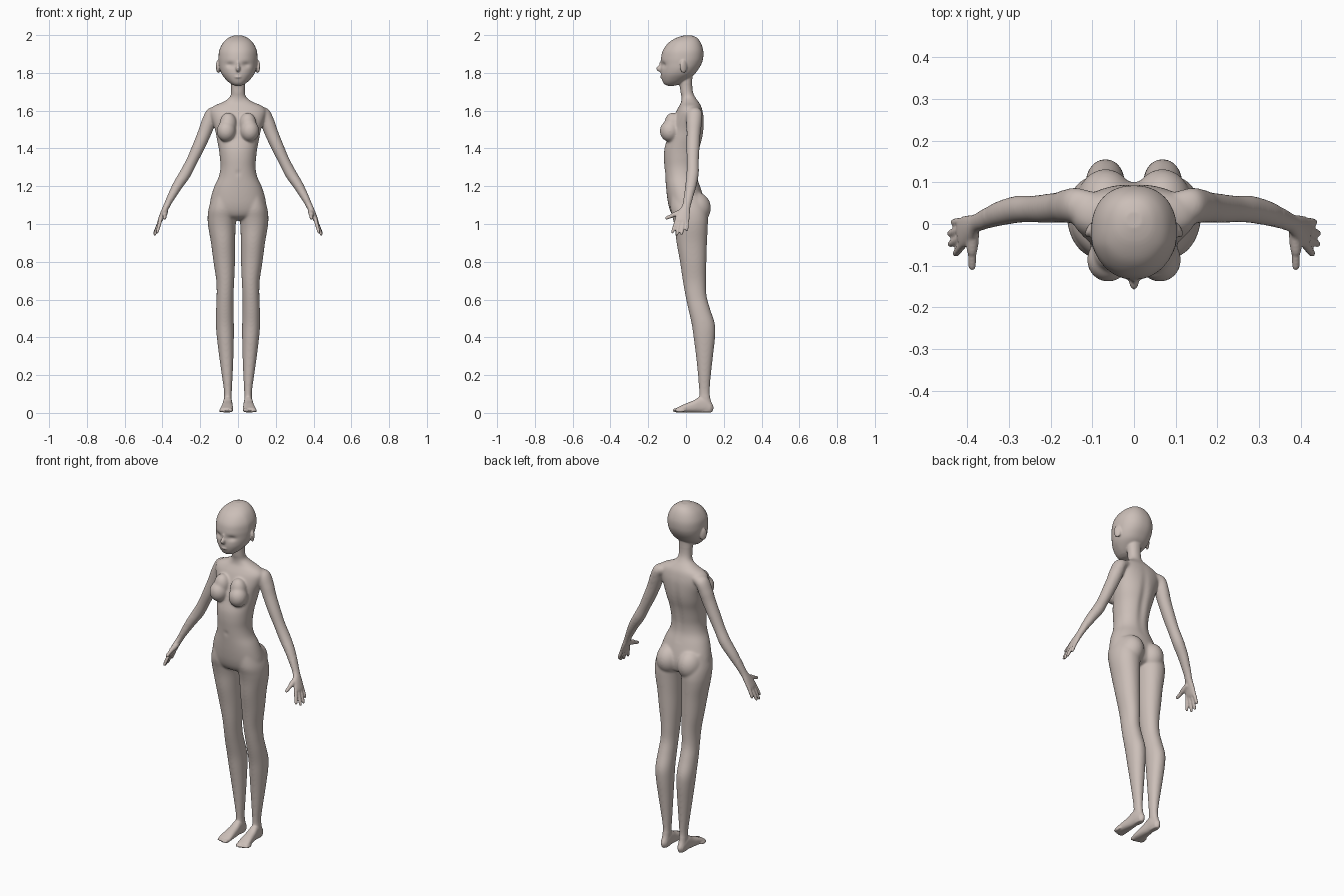
import bpy, bmesh, math
from mathutils import Vector, Matrix

bm = bmesh.new()


def spline(a, b, c, d, t):
    return 0.5 * (2 * b + (c - a) * t + (2 * a - 5 * b + 4 * c - d) * t * t
                  + (3 * b - a - 3 * c + d) * t ** 3)


def loft(rings, n=40, p=2.0, steps=5):
    """Smooth closed skin through rings given as (centre, half axis u, half axis v)."""
    dense = []
    last = len(rings) - 1
    for i in range(last):
        q = [rings[max(0, min(last, i + k))] for k in (-1, 0, 1, 2)]
        for s in range(steps):
            dense.append([spline(q[0][k], q[1][k], q[2][k], q[3][k], s / steps) for k in range(3)])
    dense.append(rings[-1])
    loops = []
    for c, u, v in dense:
        loop = []
        for j in range(n):
            a = 2 * math.pi * j / n
            ca, sa = math.cos(a), math.sin(a)
            x = math.copysign(abs(ca) ** (2 / p), ca)
            y = math.copysign(abs(sa) ** (2 / p), sa)
            loop.append(bm.verts.new(c + u * x + v * y))
        loops.append(loop)
    for a, b in zip(loops, loops[1:]):
        for j in range(n):
            k = (j + 1) % n
            bm.faces.new((a[j], a[k], b[k], b[j]))
    bm.faces.new(loops[0])
    bm.faces.new(loops[-1])
    return [v for loop in loops for v in loop]


def level(z, x0, x1, y0, y1):
    """Horizontal ring from its extents."""
    return (Vector(((x0 + x1) / 2, (y0 + y1) / 2, z)),
            Vector(((x1 - x0) / 2, 0, 0)), Vector((0, (y1 - y0) / 2, 0)))


def tube(rows, s, n=24):
    """Limb along a path of (x, y, z, half width, half thickness), mirrored by s."""
    pts = [Vector((s * r[0], r[1], r[2])) for r in rows]
    rings = []
    for i, r in enumerate(rows):
        t = (pts[min(i + 1, len(pts) - 1)] - pts[max(i - 1, 0)]).normalized()
        ref = Vector((0, 1, 0)) if abs(t.y) < 0.8 else Vector((0, 0, 1))
        u = (ref - t * ref.dot(t)).normalized()
        rings.append((pts[i], u * r[3], t.cross(u) * r[4]))
    loft(rings, n)


def digit(base, tip, r, s):
    a, b = Vector(base), Vector(tip)
    tube([(*a.lerp(b, f), r * k, r * k) for f, k in
          ((0, 1), (0.5, 0.97), (0.85, 0.85), (0.96, 0.6), (1, 0.25))], s, 14)


def ball(centre, radii, tilt=0.0):
    m = (Matrix.Translation(centre) @ Matrix.Rotation(tilt, 4, 'Z')
         @ Matrix.Diagonal((*radii, 1)))
    bmesh.ops.create_uvsphere(bm, u_segments=32, v_segments=20, radius=1, matrix=m)


# Head: z, half width, front, back
head = [(1.998, .02, -.01, .03), (1.986, .05, -.05, .058), (1.96, .079, -.092, .078),
        (1.92, .099, -.122, .091), (1.88, .103, -.132, .091), (1.85, .101, -.133, .083),
        (1.82, .096, -.133, .066), (1.79, .084, -.133, .042), (1.76, .060, -.126, .0),
        (1.74, .036, -.115, -.035), (1.731, .016, -.10, -.06)]
for v in loft([level(z, -w, w, f, b) for z, w, f, b in head], 56, 2.25):
    v.co.x *= 1 - 1.4 * max(0, -v.co.y - 0.05)
ball((0, -.134, 1.823), (.012, .024, .018))      # nose tip
ball((0, -.128, 1.838), (.009, .014, .030))      # nose bridge
ball((0, -.128, 1.778), (.020, .009, .006))      # lips

# Neck and torso
torso = [(1.80, .042, -.045, .035), (1.75, .038, -.035, .033), (1.70, .037, -.03, .037),
         (1.67, .045, -.024, .05), (1.645, .082, -.026, .068), (1.625, .128, -.036, .08),
         (1.60, .148, -.05, .088), (1.56, .142, -.066, .095), (1.50, .122, -.086, .095),
         (1.45, .112, -.10, .088), (1.40, .102, -.114, .075), (1.35, .096, -.117, .065),
         (1.30, .093, -.114, .058), (1.25, .102, -.11, .06), (1.20, .125, -.106, .075),
         (1.15, .141, -.101, .09), (1.10, .150, -.093, .10), (1.06, .142, -.08, .098),
         (1.035, .10, -.06, .085), (1.02, .04, -.02, .05)]
loft([level(z, -w, w, f, b) for z, w, f, b in torso], 56, 2.15)

# Leg: z, inner, outer, front, back
leg = [(1.15, .03, .134, -.08, .08), (1.08, .012, .156, -.082, .108),
       (1.03, .010, .161, -.07, .116), (.98, .013, .157, -.06, .115), (.9, .015, .143, -.05, .111),
       (.8, .016, .130, -.032, .108), (.7, .020, .115, -.017, .106), (.62, .024, .113, -.003, .109),
       (.55, .024, .116, .012, .128), (.47, .022, .117, .03, .153), (.4, .022, .112, .04, .154),
       (.3, .024, .10, .053, .143), (.2, .028, .086, .063, .132), (.12, .032, .075, .069, .126),
       (.07, .033, .074, .07, .13), (.03, .033, .075, .066, .146), (.003, .038, .07, .072, .138)]
# Foot: y, centre x, half width, top
foot = [(.13, .054, .019, .05), (.10, .054, .023, .08), (.07, .055, .025, .082),
        (.04, .056, .028, .064), (0, .058, .032, .048), (-.03, .06, .035, .034), (-.052, .06, .032, .024)]
# Arm and palm: x, y, z, half width, half thickness
arm = [(.09, .045, 1.60, .03, .025), (.135, .045, 1.585, .042, .035), (.158, .043, 1.535, .041, .037),
       (.178, .04, 1.48, .037, .036), (.213, .037, 1.40, .035, .033), (.246, .036, 1.33, .032, .030),
       (.28, .035, 1.265, .033, .031), (.322, .025, 1.20, .030, .027), (.355, .012, 1.14, .025, .021),
       (.378, .002, 1.095, .022, .017), (.395, -.010, 1.06, .032, .015), (.41, -.02, 1.025, .038, .013),
       (.417, -.023, 1.01, .033, .010)]
fingers = [((.411, .006, 1.025), (.436, .004, .962)), ((.413, -.013, 1.02), (.445, -.024, .942)),
           ((.412, -.032, 1.02), (.443, -.050, .938)), ((.409, -.048, 1.025), (.430, -.074, .950))]

for s in (1, -1):
    ball((s * .104, -.013, 1.834), (.010, .021, .035), s * .5)       # ear
    ball((s * .062, -.086, 1.492), (.051, .053, .057))               # breast
    ball((s * .052, -.070, 1.53), (.045, .045, .06))                 # upper breast
    ball((s * .068, .050, 1.085), (.070, .082, .085))                # buttock
    loft([level(z, *sorted((s * i, s * o)), f, b) for z, i, o, f, b in leg], 40, 2.1)
    loft([(Vector((s * x, y, h / 2 + .002)), Vector((w, 0, 0)), Vector((0, 0, h / 2)))
          for y, x, w, h in foot], 32, 2.5)
    for i in range(5):                                               # toes
        r = .0115 if i == 0 else .0085
        ball((s * (.038 + .0135 * i), -.046 + .005 * max(0, i - 1), r + .003), (r * .9, .026, r))
    tube(arm, s, 32)
    for base, tip in fingers:
        digit(base, tip, .0098, s)
    digit((.385, -.012, 1.068), (.389, -.075, 1.045), .015, s)       # thumb base
    digit((.388, -.055, 1.052), (.388, -.111, 1.028), .0105, s)      # thumb tip

bmesh.ops.recalc_face_normals(bm, faces=bm.faces[:])
mesh = bpy.data.meshes.new("body")
bm.to_mesh(mesh)
bm.free()
body = bpy.data.objects.new("body", mesh)
bpy.context.collection.objects.link(body)

# Fuse all parts into one skin
fuse = body.modifiers.new("fuse", 'REMESH')
fuse.mode = 'VOXEL'
fuse.voxel_size = 0.0045
bpy.context.view_layer.update()
dg = bpy.context.evaluated_depsgraph_get()
skin = bpy.data.meshes.new_from_object(body.evaluated_get(dg))
body.modifiers.clear()
body.data = skin


def bump(d, r):
    return math.exp(-(d / r) ** 2)


# Eye sockets, navel and spine groove
for v in skin.vertices:
    x, y, z = v.co
    if z > 1.75 and y < -.05:
        v.co.y += .011 * bump(abs(x) - .042, .022) * bump(z - 1.842, .014)
    elif y < -.07 and 1.2 < z < 1.35:
        v.co.y += .008 * bump(x, .007) * bump(z - 1.27, .010)
    elif y > .03 and 1.2 < z < 1.65:
        v.co.y -= .010 * bump(x, .02) * bump(z - 1.40, .14)

# Blend the joints of trunk and limbs, keep head, hands and feet crisp
trunk = body.vertex_groups.new(name="trunk")
trunk.add([v.index for v in skin.vertices
           if abs(v.co.x) < .36 and .09 < v.co.z < 1.74], 1.0, 'REPLACE')
for name, group, count in (("blend", "trunk", 26), ("polish", "", 4)):
    m = body.modifiers.new(name, 'SMOOTH')
    m.factor = 0.5
    m.iterations = count
    m.vertex_group = group

skin.polygons.foreach_set("use_smooth", [True] * len(skin.polygons))
mat = bpy.data.materials.new("warm grey skin")
mat.diffuse_color = (0.60, 0.52, 0.48, 1)
skin.materials.clear()
skin.materials.append(mat)
for poly in skin.polygons:
    poly.material_index = 0
